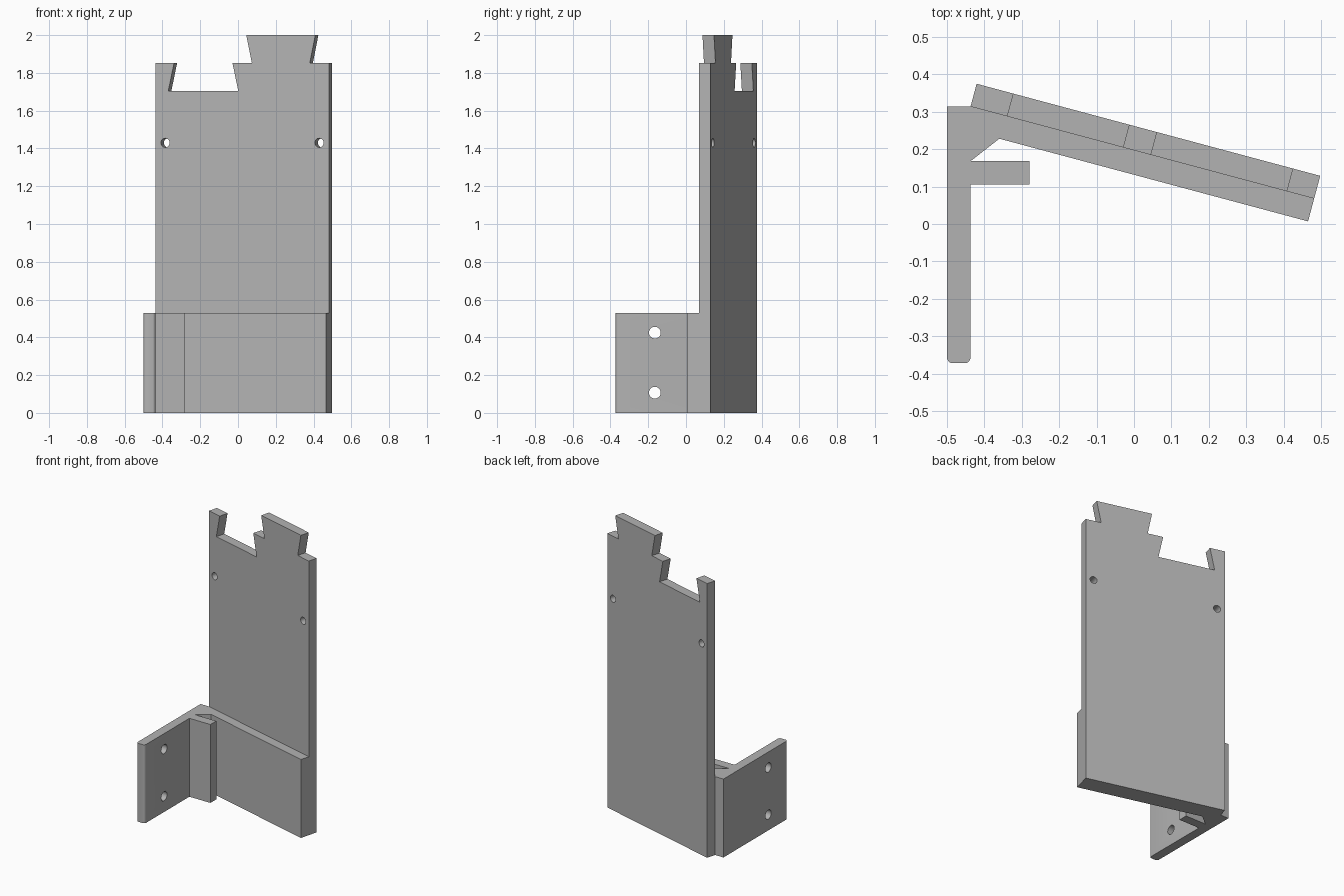
import bpy, bmesh, math
from mathutils import Matrix, Vector

if "Cube" in bpy.data.objects:
    bpy.data.objects.remove(bpy.data.objects["Cube"])

grey = bpy.data.materials.new("grey")
grey.diffuse_color = (0.45, 0.45, 0.45, 1)
grey.use_nodes = True
grey.node_tree.nodes["Principled BSDF"].inputs["Base Color"].default_value = grey.diffuse_color

TILT = math.radians(-15)
LEN, THICK, LOW_H = 0.951, 0.063, 0.53
# panel frame: local x along the panel, local y towards the back
FRAME = Matrix.Translation((-0.437, 0.314, 0)) @ Matrix.Rotation(TILT, 4, 'Z')


def prism(name, points, offset, matrix=Matrix()):
    """Extrude a closed 3D outline by an offset."""
    bm = bmesh.new()
    face = bm.faces.new([bm.verts.new(p) for p in points])
    ext = bmesh.ops.extrude_face_region(bm, geom=[face])
    moved = [g for g in ext["geom"] if isinstance(g, bmesh.types.BMVert)]
    bmesh.ops.translate(bm, verts=moved, vec=offset)
    bm.transform(matrix)
    bmesh.ops.recalc_face_normals(bm, faces=bm.faces)
    mesh = bpy.data.meshes.new(name)
    bm.to_mesh(mesh)
    bm.free()
    mesh.materials.append(grey)
    obj = bpy.data.objects.new(name, mesh)
    bpy.context.collection.objects.link(obj)
    return obj


def ring(radius, n=32):
    return [(radius * math.cos(2 * math.pi * i / n), radius * math.sin(2 * math.pi * i / n))
            for i in range(n)]


def combine(target, other, operation):
    """Apply a boolean and discard the second object."""
    bpy.context.view_layer.objects.active = target
    mod = target.modifiers.new("combine", 'BOOLEAN')
    mod.operation, mod.solver, mod.object = operation, 'EXACT', other
    bpy.ops.object.modifier_apply(modifier=mod.name)
    bpy.data.objects.remove(other)


# upright panel with dovetail notch and dovetail tab on top
NOTCH, TAB, SHOULDER = 0.262, 0.687, 1.853
outline = [(0, 0), (LEN, 0), (LEN, SHOULDER),
           (TAB + 0.159, SHOULDER), (TAB + 0.189, 2), (TAB - 0.189, 2), (TAB - 0.159, SHOULDER),
           (NOTCH + 0.160, SHOULDER), (NOTCH + 0.192, 1.703),
           (NOTCH - 0.192, 1.703), (NOTCH - 0.160, SHOULDER), (0, SHOULDER)]
panel = prism("wall_panel", [(u, 0, z) for u, z in outline], (0, THICK, 0), FRAME)

# lower bracket: thick panel foot, short rib and mounting flange in one profile
def on_panel(u, v):
    return tuple((FRAME @ Vector((u, v, 0))).xy)

R = 0.015
corners = []
for cx, start in ((-0.437 - R, 0), (-0.5 + R, -90)):
    for i in range(5):
        a = math.radians(start - 22.5 * i)
        corners.append((cx + R * math.cos(a), -0.372 + R + R * math.sin(a)))
profile = [(-0.5, 0.314), (-0.437, 0.314), on_panel(0.01, 0.03), on_panel(LEN, 0.03),
           on_panel(LEN, -0.063), (-0.36, 0.228), (-0.437, 0.168), (-0.28, 0.168),
           (-0.28, 0.105), (-0.437, 0.105)] + corners
bracket = prism("mounting_bracket", [(x, y, 0) for x, y in profile], (0, 0, LOW_H))

# screw holes through the flange
for z in (0.107, 0.425):
    combine(bracket, prism("hole", [(-0.6, -0.165 + a, z + b) for a, b in ring(0.031)],
                           (0.3, 0, 0)), 'DIFFERENCE')
# pin holes through the panel
for side in (-1, 1):
    u = LEN / 2 + side * 0.422
    combine(panel, prism("hole", [(u + a, -0.1, 1.43 + b) for a, b in ring(0.024)],
                         (0, 0.3, 0), FRAME), 'DIFFERENCE')

# fuse both parts into a single printed piece
combine(panel, bracket, 'UNION')
panel.name = "panel_with_bracket"
panel.select_set(True)
bpy.ops.object.shade_smooth_by_angle(angle=math.radians(30))
